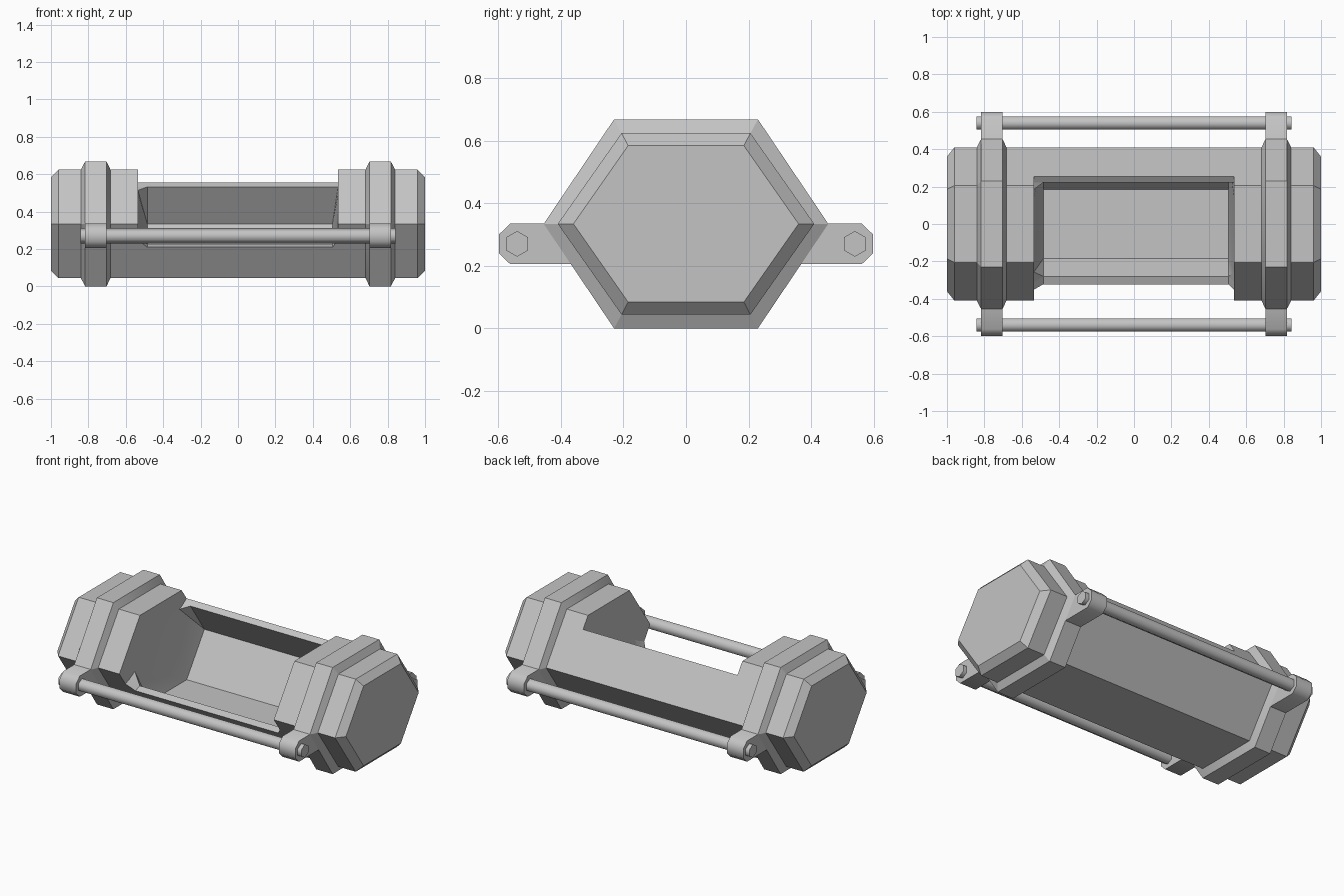
import bpy, bmesh, math

cube = bpy.data.objects.get("Cube")
if cube:
    bpy.data.objects.remove(cube, do_unlink=True)

grey = bpy.data.materials.new("plain grey")
grey.use_nodes = True
COLOUR = (0.55, 0.55, 0.55, 1)
grey.diffuse_color = COLOUR
grey.node_tree.nodes["Principled BSDF"].inputs["Base Color"].default_value = COLOUR

MID_Z = 0.334


def hexagon(half_width, half_top, half_height):
    """Hexagonal cross-section in y and z, with flat top and bottom."""
    w, t, h = half_width, half_top, half_height
    return [(y, MID_Z + z) for y, z in
            ((w, 0), (t, h), (-t, h), (-w, 0), (-t, -h), (t, -h))]


def loft(name, sections, smooth_angle=25):
    """Join matching cross-sections placed along x and cap both ends."""
    bm = bmesh.new()
    rings = [[bm.verts.new((x, y, z)) for y, z in pts] for x, pts in sections]
    for a, b in zip(rings, rings[1:]):
        for i in range(len(a)):
            j = (i + 1) % len(a)
            bm.faces.new((a[i], a[j], b[j], b[i]))
    bm.faces.new(rings[0])
    bm.faces.new(rings[-1])
    bmesh.ops.recalc_face_normals(bm, faces=bm.faces)
    mesh = bpy.data.meshes.new(name)
    bm.to_mesh(mesh)
    bm.free()
    mesh.materials.append(grey)
    obj = bpy.data.objects.new(name, mesh)
    bpy.context.collection.objects.link(obj)
    select(obj)
    bpy.ops.object.shade_smooth_by_angle(angle=math.radians(smooth_angle))
    return obj


def select(obj):
    bpy.ops.object.select_all(action='DESELECT')
    obj.select_set(True)
    bpy.context.view_layer.objects.active = obj


# Hexagonal body with chamfered ends
outer = hexagon(0.41, 0.206, 0.29)
inner = hexagon(0.36, 0.185, 0.25)
body = loft("body", [(-1, inner), (-0.96, outer), (0.96, outer), (1, inner)])

# Trough cutter: floor, back wall, back rim, open sky, front rim
sky = [(0.32, 0.60), (0.32, 0.9), (-0.6, 0.9)]
trough = [(-0.185, 0.085), (0.185, 0.085), (0.36, MID_Z), (0.222, 0.532),
          *sky, (-0.5, 0.143), (-0.28, 0.225)]
trough_end = [(-0.257, 0.292), (0.142, 0.492), (0.185, 0.513), (0.222, 0.532),
              *sky, (-0.53, 0.18), (-0.31, 0.265)]
cutter = loft("trough_cutter", [(-0.535, trough_end), (-0.485, trough),
                                (0.505, trough), (0.535, trough_end)])
cutter.hide_render = True
bm = bmesh.new()
bm.from_mesh(cutter.data)
bmesh.ops.triangulate(bm, faces=bm.faces)
bm.to_mesh(cutter.data)
bm.free()
cut = body.modifiers.new("trough", 'BOOLEAN')
cut.operation = 'DIFFERENCE'
cut.solver = 'EXACT'
cut.object = cutter
select(body)
bpy.ops.object.modifier_apply(modifier=cut.name)
bpy.data.objects.remove(cutter, do_unlink=True)
bpy.ops.object.shade_smooth_by_angle(angle=math.radians(25))

# Raised collars near both ends, each with a lug on either side
collar = hexagon(0.455, 0.23, MID_Z)
lug = [(0.3, 0.205), (0.562, 0.205), (0.598, 0.24), (0.598, 0.3),
       (0.562, 0.335), (0.3, 0.335)]
for end, sx in (("left", 1), ("right", -1)):
    loft(end + "_collar", [(sx * 0.682, outer), (sx * 0.703, collar),
                           (sx * 0.817, collar), (sx * 0.84, outer)])
    for side, sy in (("front", -1), ("back", 1)):
        profile = [(sy * y, z) for y, z in lug]
        loft(f"{end}_{side}_lug", [(sx * 0.703, profile), (sx * 0.817, profile)], 50)

# Six-sided tie rods running through the lugs
for side, sy in (("front", -1), ("back", 1)):
    rod = [(sy * 0.54 + 0.041 * math.sin(i * math.pi / 3),
            0.27 + 0.041 * math.cos(i * math.pi / 3)) for i in range(6)]
    loft(side + "_rod", [(-0.842, rod), (0.842, rod)], 62)
